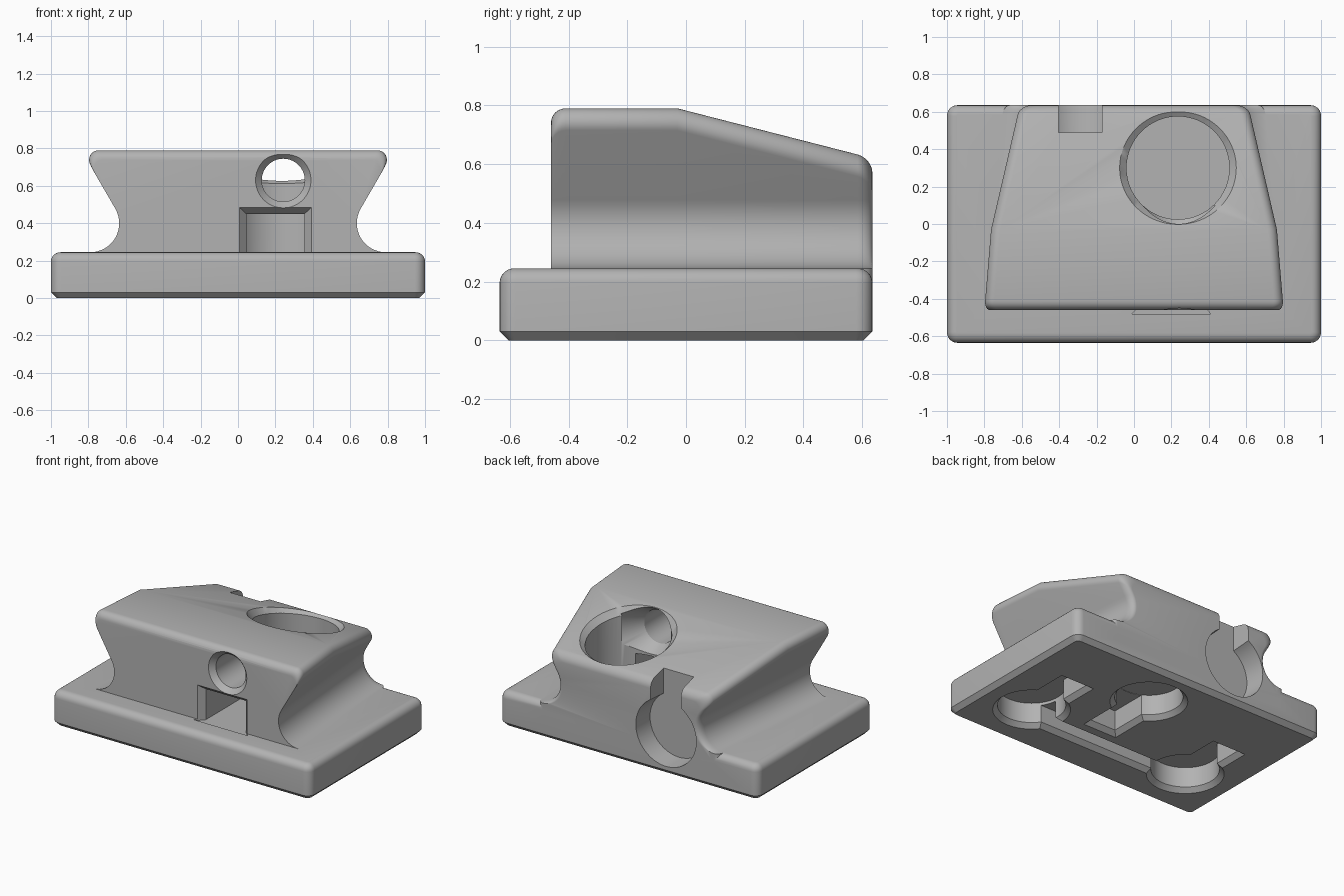
import bpy
import bmesh
from math import sin, cos, pi, radians, atan
from mathutils import Matrix, Vector

cube = bpy.data.objects.get("Cube")
if cube:
    bpy.data.objects.remove(cube, do_unlink=True)

grey = bpy.data.materials.new("plain_grey")
grey.use_nodes = True
COLOR = (0.45, 0.45, 0.45, 1)
grey.diffuse_color = COLOR
grey.node_tree.nodes["Principled BSDF"].inputs["Base Color"].default_value = COLOR


def loft(name, rings):
    """Closed solid skinned through equal-length rings of points."""
    bm = bmesh.new()
    loops = [[bm.verts.new(p) for p in ring] for ring in rings]
    n = len(loops[0])
    for a, b in zip(loops, loops[1:]):
        for i in range(n):
            j = (i + 1) % n
            bm.faces.new((a[i], a[j], b[j], b[i]))
    bm.faces.new(loops[0])
    bm.faces.new(loops[-1])
    bmesh.ops.recalc_face_normals(bm, faces=bm.faces)
    mesh = bpy.data.meshes.new(name)
    bm.to_mesh(mesh)
    bm.free()
    obj = bpy.data.objects.new(name, mesh)
    bpy.context.collection.objects.link(obj)
    mesh.materials.append(grey)
    return obj


def arc(cx, cz, r, start, end, steps):
    angles = [radians(start + (end - start) * i / steps) for i in range(steps + 1)]
    return [(cx + r * cos(a), cz + r * sin(a)) for a in angles]


def boolean(target, tool, operation):
    mod = target.modifiers.new(tool.name, 'BOOLEAN')
    mod.operation = operation
    mod.solver = 'EXACT'
    mod.object = tool
    bpy.context.view_layer.objects.active = target
    bpy.ops.object.modifier_apply(modifier=mod.name)
    bpy.data.objects.remove(tool, do_unlink=True)


# Base plate: rounded rectangle with a chamfered foot and rounded top edge
def plate_ring(z, inset):
    hx, hy, r = 1 - inset, 0.635 - inset, 0.055 - inset * 0.9
    ring = []
    for k, (sx, sy) in enumerate([(1, 1), (-1, 1), (-1, -1), (1, -1)]):
        ring += arc(sx * (hx - r), sy * (hy - r), r, 90 * k, 90 * k + 90, 6)
    return [(x, y, z) for x, y in ring]


top_round = [(0.195 + 0.05 * sin(t), 0.05 * (1 - cos(t)))
             for t in [i * pi / 12 for i in range(7)]]
holder = loft("slotted_holder", [plate_ring(z, d) for z, d in
                                 [(0, 0.03), (0.03, 0)] + top_round])


# Upper body: flared, tapering profile with a sloping top
def body_ring(y, top, inset=0):
    taper = 0.083 * (y + 0.46) + inset
    corner = 0.64 + 0.58 * (top - 0.45)
    half = arc(corner - 0.087, top - 0.05, 0.05, 90, -30, 10)
    half += arc(0.79, 0.40, 0.155, 150, 270, 16) + [(0.79, 0.1)]
    half = [(x - taper, z) for x, z in half]
    return [(x, y, z) for x, z in half] + [(-x, y, z) for x, z in reversed(half)]


def top_height(y):
    return 0.79 - 0.256 * max(0, y + 0.03)


steps = [i * pi / 12 for i in range(7)]
rings = [body_ring(-0.46 + 0.05 * (1 - cos(t)), 0.74 + 0.05 * sin(t)) for t in steps]
rings.append(body_ring(-0.03, 0.79))
for t in steps:
    y, drop = 0.585 + 0.05 * sin(t), 0.05 * (1 - cos(t))
    rings.append(body_ring(y, top_height(y) - drop, drop * 0.7))
boolean(holder, loft("upper_body", rings), 'UNION')


# Cutter helpers
def cut_round(centre, axis, stations, sides=64):
    """Turned cutter: stations are (distance along axis, radius)."""
    turn = Vector((0, 0, 1)).rotation_difference(Vector(axis)).to_matrix().to_4x4()
    place = Matrix.Translation(centre) @ turn
    angles = [2 * pi * i / sides for i in range(sides)]
    rings = [[place @ Vector((r * cos(a), r * sin(a), d)) for a in angles]
             for d, r in stations]
    boolean(holder, loft("round_cutter", rings), 'DIFFERENCE')


def cut_box(x0, x1, y0, y1, stations):
    """Box cutter rising in z: stations are (height, outward growth)."""
    rings = [[(x0 - g, y0 - g, z), (x1 + g, y0 - g, z),
              (x1 + g, y1 + g, z), (x0 - g, y1 + g, z)] for z, g in stations]
    boolean(holder, loft("box_cutter", rings), 'DIFFERENCE')


# Large well with a countersunk rim lying in the sloping top
WELL_X, WELL_Y = 0.235, 0.3
slope = atan(0.256)
cut_round((WELL_X, WELL_Y, 0.5), (0, 0, 1), [(-0.3, 0.275), (0.6, 0.275)])
cut_round((WELL_X, WELL_Y, top_height(WELL_Y)), (0, sin(slope), cos(slope)),
          [(-0.04, 0.272), (0, 0.312), (0.04, 0.352)])

# Front bore into the well, countersunk outside and flared inside
cut_round((0.242, -0.46, 0.63), (0, 1, 0),
          [(-0.02, 0.167), (0.035, 0.115), (0.41, 0.115), (0.56, 0.215)])

# Rectangular front window into the well, with a bevelled frame
window = [[(0.20 - w, y, 0.235), (0.20 + w, y, 0.235), (0.20 + w, y, h), (0.20 - w, y, h)]
          for y, w, h in [(-0.48, 0.21, 0.50), (-0.42, 0.155, 0.45), (0.2, 0.155, 0.45)]]
boolean(holder, loft("window_cutter", window), 'DIFFERENCE')

# Keyhole in the back: round pocket with a slot open to the top
cut_round((-0.29, 0.66, 0.29), (0, -1, 0), [(0, 0.235), (0.17, 0.225)])
cut_box(-0.405, -0.17, 0.49, 0.7, [(0.3, 0), (0.9, 0)])

# Keyholes in the underside: chamfered round pocket with a straight arm
chamfer = [(-0.02, 0.05), (0.03, 0), (0.17, 0)]
for x, y, arm_end in [(0.63, -0.25, 0.17), (-0.63, -0.25, 0.15), (0.13, 0.3, -0.15)]:
    cut_round((x, y, 0), (0, 0, 1), [(z, 0.215 + g) for z, g in chamfer])
    cut_box(x - 0.1, x + 0.1, min(y, arm_end), max(y, arm_end),
            [(z, g) for z, g in chamfer[:2]] + [(0.168, 0)])

# Long groove joining the two front keyholes
cut_box(-0.6, 0.6, -0.37, -0.27, chamfer[:2] + [(0.15, 0)])

# Smooth shading with sharp creases
bpy.ops.object.select_all(action='DESELECT')
holder.select_set(True)
bpy.context.view_layer.objects.active = holder
bpy.ops.object.shade_smooth_by_angle(angle=radians(28))
